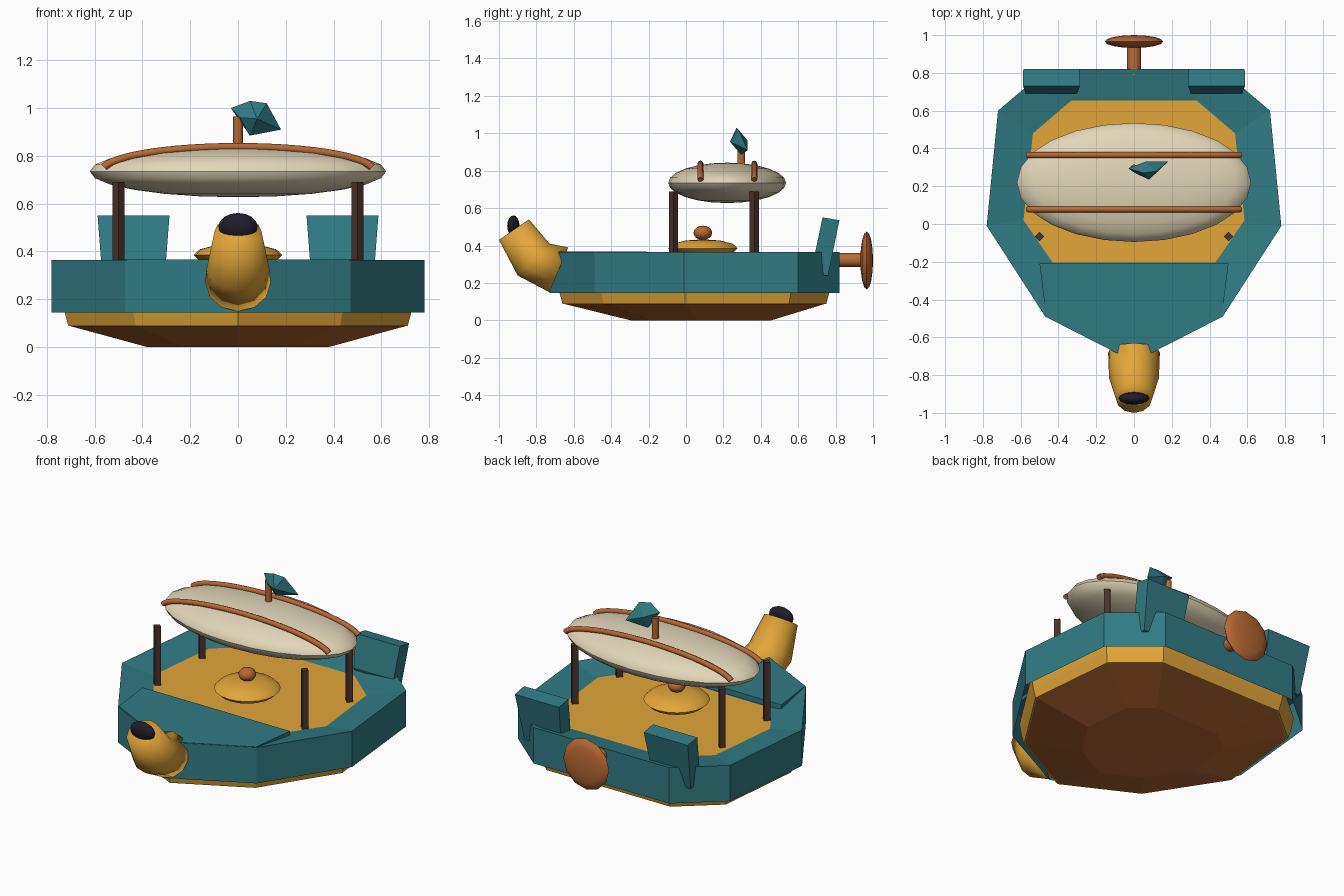
import bpy, bmesh, math
from mathutils import Vector, Matrix

if "Cube" in bpy.data.objects:
    bpy.data.objects.remove(bpy.data.objects["Cube"])


def material(name, rgb):
    m = bpy.data.materials.new(name)
    m.diffuse_color = (*rgb, 1)
    m.use_nodes = True
    m.node_tree.nodes["Principled BSDF"].inputs["Base Color"].default_value = m.diffuse_color
    return m


TEAL = material("teal", (.03, .2, .23))
GOLD = material("gold", (.76, .38, .04))
CREAM = material("cream", (.76, .68, .48))
WOOD = material("dark wood", (.07, .033, .024))
COPPER = material("copper", (.48, .14, .033))
BLACK = material("blue black", (.013, .012, .024))


def make(name, bm, mats, smooth=None):
    bmesh.ops.recalc_face_normals(bm, faces=bm.faces)
    me = bpy.data.meshes.new(name)
    bm.to_mesh(me)
    bm.free()
    ob = bpy.data.objects.new(name, me)
    bpy.context.collection.objects.link(ob)
    for m in mats:
        me.materials.append(m)
    if smooth:
        bpy.ops.object.select_all(action='DESELECT')
        ob.select_set(True)
        bpy.context.view_layer.objects.active = ob
        bpy.ops.object.shade_smooth_by_angle(angle=math.radians(smooth))
    return ob


def loft(name, rings, mats, band_mat=None, smooth=None, base=True):
    """Skin a list of rings and cap the ends; band_mat gives a slot per cap and band."""
    bm = bmesh.new()
    rows = [[bm.verts.new(p) for p in r] for r in rings]
    n = len(rows[0])
    slot = band_mat or [0] * (len(rows) + 1)
    if base:
        bm.faces.new(rows[0]).material_index = slot[0]
    for k, (a, b) in enumerate(zip(rows, rows[1:])):
        for i in range(n):
            j = (i + 1) % n
            bm.faces.new((a[i], a[j], b[j], b[i])).material_index = slot[k + 1]
    bm.faces.new(rows[-1]).material_index = slot[-1]
    return make(name, bm, mats, smooth)


def ellipsoid(name, loc, half, mat, segs=24, rings=12, axis='Z', smooth=40):
    bm = bmesh.new()
    bmesh.ops.create_uvsphere(bm, u_segments=segs, v_segments=rings, radius=1)
    turn = Matrix.Rotation(math.pi / 2, 4, 'X') if axis == 'Y' else Matrix()
    bm.transform(Matrix.Translation(loc) @ Matrix.Diagonal((*half, 1)) @ turn)
    return make(name, bm, [mat], smooth)


def rod(name, a, b, r, mat, sides=12, smooth=40):
    a, b = Vector(a), Vector(b)
    q = (b - a).to_track_quat('Z', 'Y')
    ring = [q @ Vector((r * math.cos(t), r * math.sin(t), 0))
            for t in (2 * math.pi * i / sides for i in range(sides))]
    return loft(name, [[a + p for p in ring], [b + p for p in ring]], [mat], smooth=smooth)


def mirrored(half):
    """Close an outline given from the bow round to the stern on the right."""
    return half + [(-x, y) for x, y in reversed(half) if x > 0]


# Hull: keel, lower band, walls, rim and deck share one outline
outer = mirrored([(0, -.73), (.47, -.49), (.78, -.01), (.72, .6), (.46, .82)])
inner = mirrored([(0, -.205), (.43, -.205), (.585, .02), (.535, .48), (.33, .655)])
bow = mirrored([(0, -.725), (.465, -.488), (.5, -.21)])


def level(outline, z, s=1, dy=0):
    return [(x * s, .045 + (y - .045) * s + dy, z) for x, y in outline]


loft("keel", [level(outer, 0, .485, .035), level(outer, .09, .91)], [COPPER])
# The band runs up inside the open-bottomed hull shell
loft("lower_band", [level(outer, .088, .91), level(outer, .147, .93),
                    level(outer, .22, .945)], [GOLD])
loft("hull", [level(outer, .145), level(outer, .365), level(inner, .332)],
     [TEAL, GOLD], band_mat=[0, 0, 0, 1], base=False)
loft("bow_plate", [level(bow, .335), level(bow, .367)], [TEAL])

# Bent neck at the bow: centre y, centre z, half vector y, z, half width
neck = []
for cy, cz, hy, hz, w in [(-.68, .27, .05, .12, .137), (-.815, .325, .085, .085, .132),
                          (-.92, .485, .08, .055, .098)]:
    neck.append([(w * math.sin(t), cy + hy * math.cos(t), cz + hz * math.cos(t))
                 for t in (2 * math.pi * i / 12 for i in range(12))])
loft("bow_neck", neck, [GOLD], smooth=100)
ellipsoid("bow_plug", (0, -.923, .505), (.082, .033, .056), BLACK, 12, 8)

# Canopy balloon with two straps following its curve
ellipsoid("balloon", (0, .22, .735), (.62, .315, .108), CREAM, 24, 12)
for k, y in enumerate((.077, .365)):
    rings = []
    for i in range(25):
        t = math.radians(170 - 160 * i / 24)
        c = Vector((.57 * math.cos(t), y, .735 + .103 * math.sin(t)))
        nrm = Vector((.103 * math.cos(t), 0, .57 * math.sin(t))).normalized()
        rings.append([c + .016 * (nrm * math.cos(a) + Vector((0, 1, 0)) * math.sin(a))
                      for a in (math.pi * j / 4 for j in range(8))])
    loft(f"balloon_strap_{k}", rings, [COPPER], smooth=50)

# Four canopy posts
for x in (-.5, .5):
    for y in (-.067, .365):
        rod("canopy_post", (x, y, .33), (x, y, .69), .025, WOOD, 4, None)

# Mast with a faceted pennant
rod("mast", (0, .295, .8), (0, .295, .965), .02, COPPER)
bm = bmesh.new()
for p in [(-.03, .295, 1.0), (.05, .27, 1.03), (.12, .28, 1.02), (.18, .33, .91),
          (.05, .295, .885), (.08, .235, .955), (.06, .33, .96), (.008, .268, .96)]:
    bm.verts.new(p)
bmesh.ops.convex_hull(bm, input=bm.verts)
make("pennant", bm, [TEAL])

# Deck dish with knob
ellipsoid("deck_dish", (0, .09, .385), (.185, .185, .048), GOLD, 20, 6, smooth=60)
ellipsoid("dish_knob", (0, .09, .468), (.05, .05, .038), COPPER, 12, 8)

# Stern fins: side profile extruded across x, narrowing downward
fin = [(.73, .55), (.82, .535), (.76, .24), (.738, .24), (.69, .36)]
for side, name in ((-1, "left_fin"), (1, "right_fin")):
    ends = []
    for e in (-1, 1):
        ends.append([(side * .437 + e * (.108 + .077 * z), y, z) for y, z in fin])
    loft(name, ends, [TEAL])

# Stern shaft and disc
rod("stern_shaft", (0, .79, .323), (0, .96, .323), .038, COPPER)
ellipsoid("stern_disc", (0, .966, .32), (.155, .034, .155), COPPER, 12, 8, 'Y')
